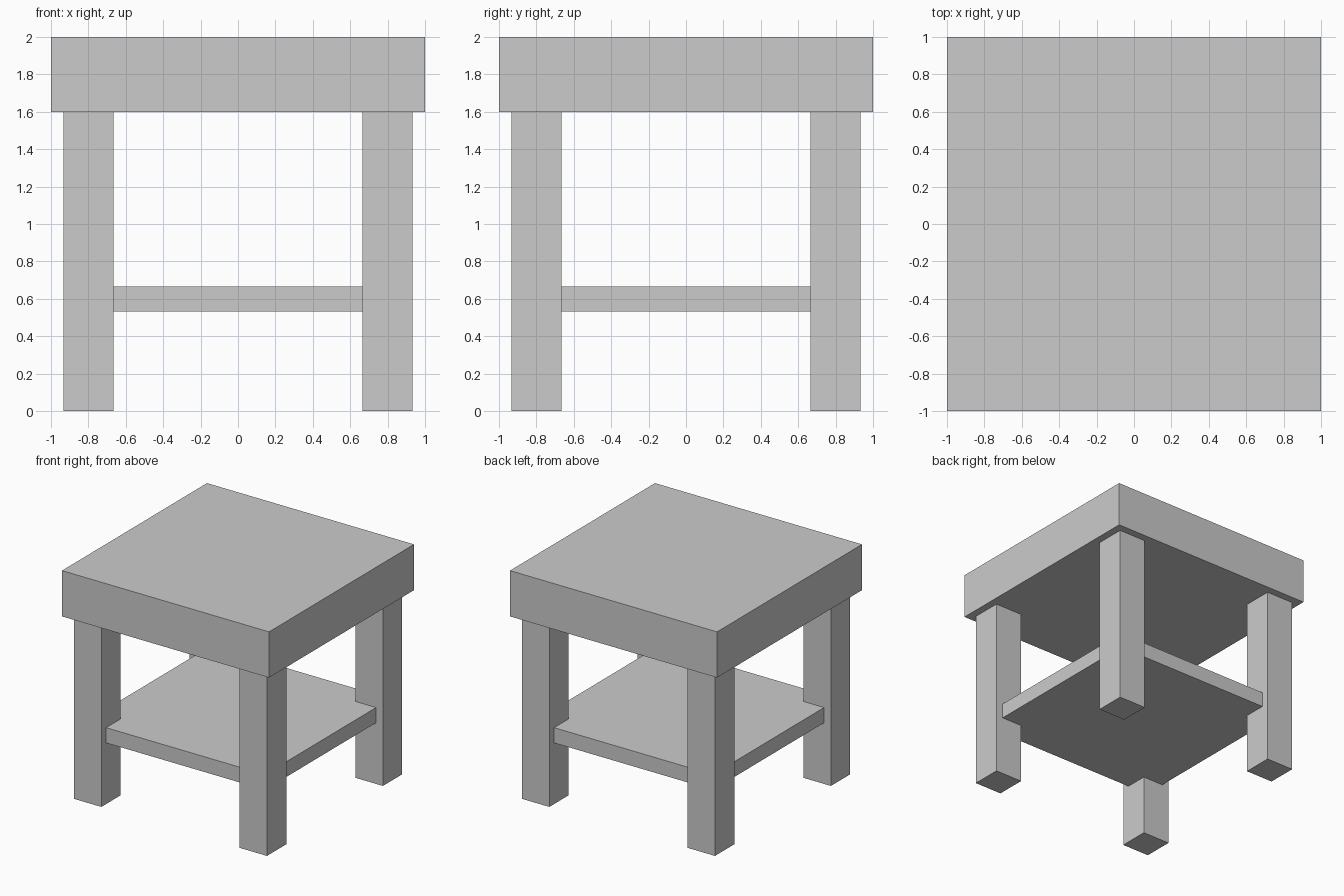
import bpy

if "Cube" in bpy.data.objects:
    bpy.data.objects.remove(bpy.data.objects["Cube"])

U = 1 / 15  # design module: the table is 30 modules wide


def box(name, x, y, z):
    """Box from (min, max) ranges given in modules."""
    bpy.ops.mesh.primitive_cube_add(size=1)
    ob = bpy.context.object
    ob.name = name
    for v in ob.data.vertices:
        v.co = [((r[0] + r[1]) / 2 + c * (r[1] - r[0])) * U
                for r, c in zip((x, y, z), v.co)]
    return ob


# thick square top
box("table_top", (-15, 15), (-15, 15), (24, 30))

# lower shelf, let into the legs
box("shelf", (-13, 13), (-13, 13), (8, 10))

# four square legs
for y_name, sy in (("front", -1), ("back", 1)):
    for x_name, sx in (("left", -1), ("right", 1)):
        x = sorted((10 * sx, 14 * sx))
        y = sorted((10 * sy, 14 * sy))
        box(f"{y_name}_{x_name}_leg", x, y, (0, 24))
